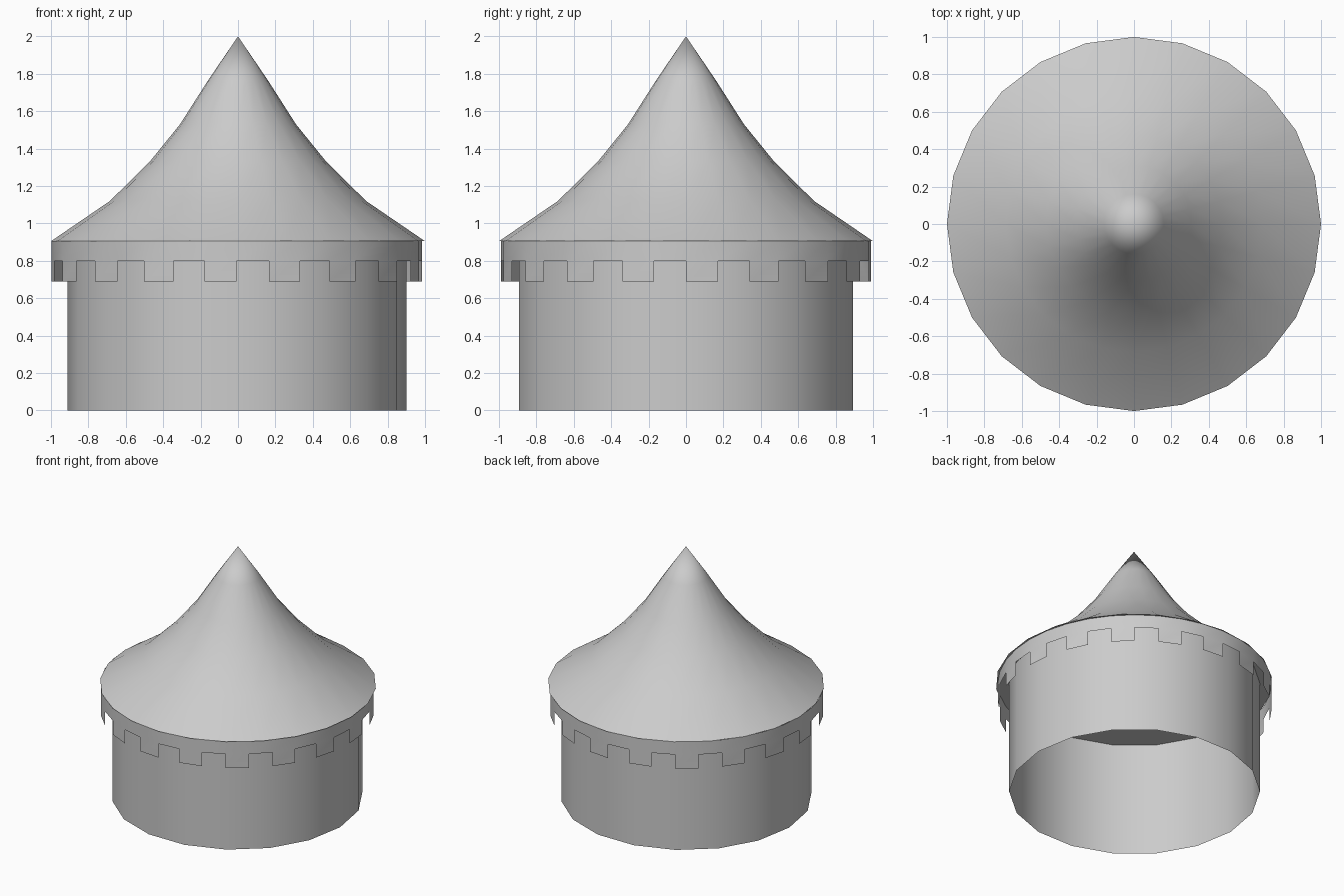
import bpy, bmesh
from math import cos, sin, tau, radians

if "Cube" in bpy.data.objects:
    bpy.data.objects.remove(bpy.data.objects["Cube"])


def ring(bm, n, r, z, cx=0.0):
    return [bm.verts.new((cx + r * cos(tau * i / n), r * sin(tau * i / n), z)) for i in range(n)]


def bridge(bm, low, high, skip=lambda i: False):
    n = len(low)
    for i in range(n):
        if not skip(i):
            j = (i + 1) % n
            bm.faces.new((low[i], low[j], high[j], high[i]))


def finish(bm, name):
    loose = [v for v in bm.verts if not v.link_faces]
    bmesh.ops.delete(bm, geom=loose, context='VERTS')
    me = bpy.data.meshes.new(name)
    bm.to_mesh(me)
    bm.free()
    ob = bpy.data.objects.new(name, me)
    bpy.context.collection.objects.link(ob)
    bpy.ops.object.select_all(action='DESELECT')
    ob.select_set(True)
    bpy.context.view_layer.objects.active = ob
    bpy.ops.object.shade_smooth_by_angle(angle=radians(40))
    return ob


# Round tower wall, open at the bottom
bm = bmesh.new()
bridge(bm, ring(bm, 18, 0.906, 0.0, -0.005), ring(bm, 18, 0.906, 0.905, -0.005))
finish(bm, "tower_wall")

# Valance under the eaves, with every second lower panel left out
bm = bmesh.new()
rings = [ring(bm, 36, 0.99, z, -0.007) for z in (0.69, 0.80, 0.905)]
bridge(bm, rings[0], rings[1], skip=lambda i: i % 2 == 1)
bridge(bm, rings[1], rings[2])
finish(bm, "toothed_valance")

# Flared pointed roof with a flat underside
bm = bmesh.new()
profile = [(1.0, 0.905), (0.685, 1.12), (0.472, 1.33), (0.31, 1.53), (0.16, 1.765)]
rings = [ring(bm, 24, r, z) for r, z in profile]
for low, high in zip(rings, rings[1:]):
    bridge(bm, low, high)
tip = bm.verts.new((0, 0, 2.0))
for i in range(24):
    bm.faces.new((rings[-1][i], rings[-1][(i + 1) % 24], tip))
bm.faces.new(rings[0][::-1])
finish(bm, "roof")
